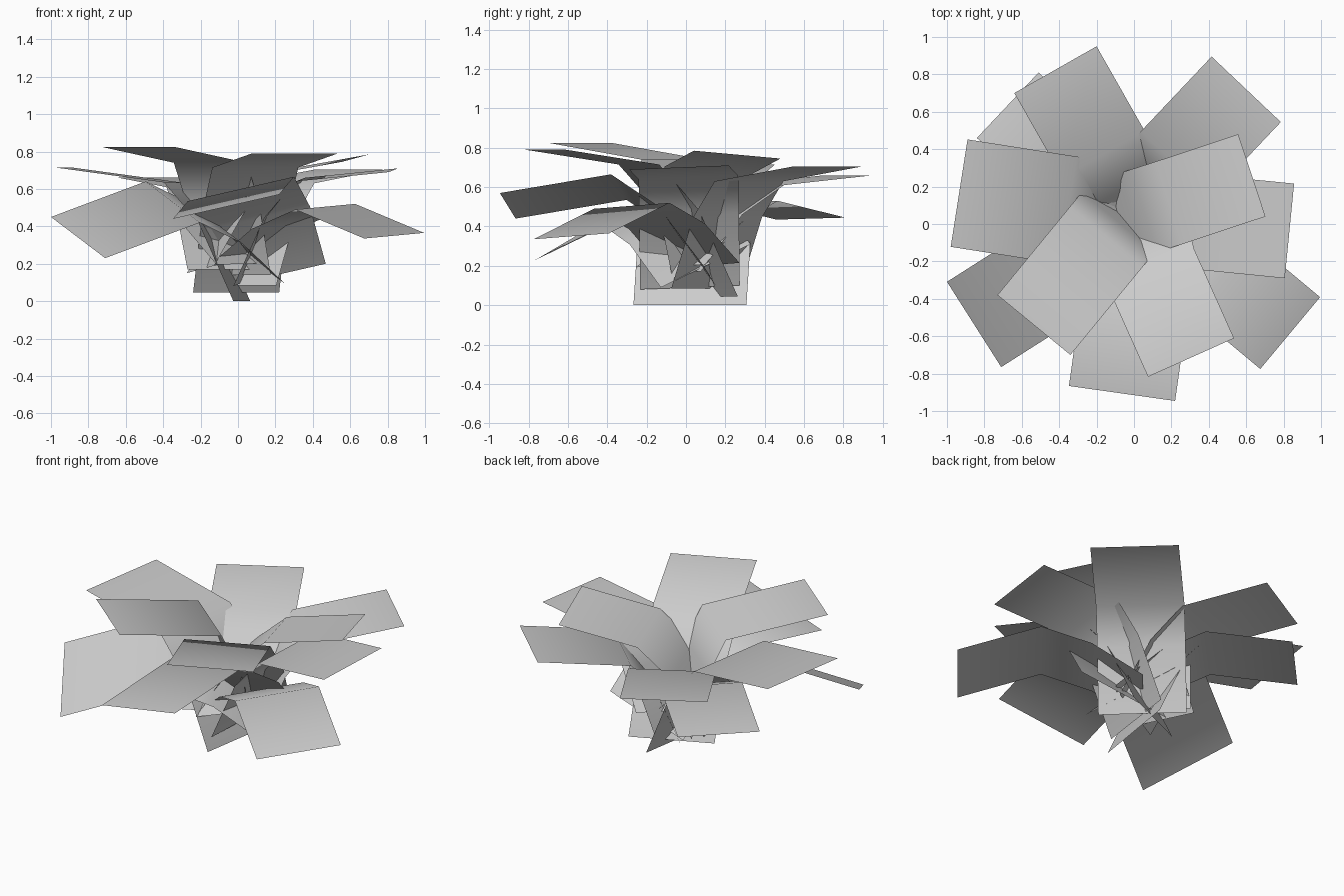
import bpy
import bmesh
from mathutils import Vector

cube = bpy.data.objects.get("Cube")
if cube:
    bpy.data.objects.remove(cube, do_unlink=True)


def make_material(name, colour):
    material = bpy.data.materials.new(name)
    material.use_nodes = True
    material.diffuse_color = colour
    shader = material.node_tree.nodes["Principled BSDF"]
    shader.inputs["Base Color"].default_value = colour
    return material


leaf_grey = make_material("leaf grey", (.6, .6, .6, 1))


def make_leaf(name, tip, half_edge, blade, bend_height, base):
    """Bent strip: the base rises steeply to a bend, then a flat blade runs out."""
    tip, half_edge, base = Vector(tip), Vector(half_edge), Vector(base)

    # Outward direction lies square to the tip edge, away from the middle
    outward = Vector((half_edge.y, -half_edge.x, 0)).normalized()
    if outward.dot(tip) < 0:
        outward.negate()
    bend = tip - outward * blade
    bend.z = bend_height

    # Point on the stem where the leaf starts to lean outwards
    stem = base.lerp(bend, .5)
    stem.z = base.z + (bend.z - base.z) * .66

    bm = bmesh.new()
    rows = []
    for centre in (base, stem, bend, tip):
        rows.append([bm.verts.new(centre + half_edge * side) for side in (-1, 1)])
    for lower, upper in zip(rows, rows[1:]):
        bm.faces.new((lower[0], lower[1], upper[1], upper[0]))
    bmesh.ops.recalc_face_normals(bm, faces=bm.faces)
    if sum(face.normal.z for face in bm.faces) < 0:
        bmesh.ops.reverse_faces(bm, faces=bm.faces)

    mesh = bpy.data.meshes.new(name)
    bm.to_mesh(mesh)
    bm.free()
    mesh.materials.append(leaf_grey)
    for polygon in mesh.polygons:
        polygon.use_smooth = True
    leaf = bpy.data.objects.new(name, mesh)
    bpy.context.scene.collection.objects.link(leaf)
    return leaf


# Upper leaves: tip centre, half of tip edge, blade length, bend height, base centre
make_leaf("upper_leaf_front_left", (.305, -.714, .79), (.23, .103, 0), .52, .715, (-.01, .16, .045))
make_leaf("upper_leaf_front_right", (-.535, -.54, .825), (.195, -.16, 0), .61, .74, (-.02, .09, .14))
make_leaf("upper_leaf_left", (.63, .26, .765), (.073, -.22, .02), .47, .685, (-.2, -.01, .17))

# Middle leaves
make_leaf("middle_leaf_back_right", (-.42, .825, .66), (.22, .125, 0), .52, .61, (-.05, -.05, .17))
make_leaf("middle_leaf_back_left", (.6, .72, .705), (.185, -.175, 0), .55, .63, (.02, .1, .085))
make_leaf("middle_leaf_left", (.831, -.037, .7), (.025, .253, .01), .5, .65, (0, .02, .09))
make_leaf("middle_leaf_right", (-.935, .165, .715), (.045, .287, 0), .59, .635, (.02, .02, 0))

# Lower, drooping leaves
make_leaf("lower_leaf_back_right", (-.675, .635, .44), (.165, .175, .005), .5, .525, (.05, -.08, .2))
make_leaf("lower_leaf_front_left", (.835, -.583, .35), (.16, .192, .015), .48, .505, (0, .08, .2))
make_leaf("lower_leaf_front", (-.064, -.906, .505), (.284, -.04, .065), .57, .6, (.185, .13, .135))
make_leaf("lower_leaf_front_right", (-.855, -.537, .34), (.145, -.228, -.11), .6, .53, (.11, .1, .2))
